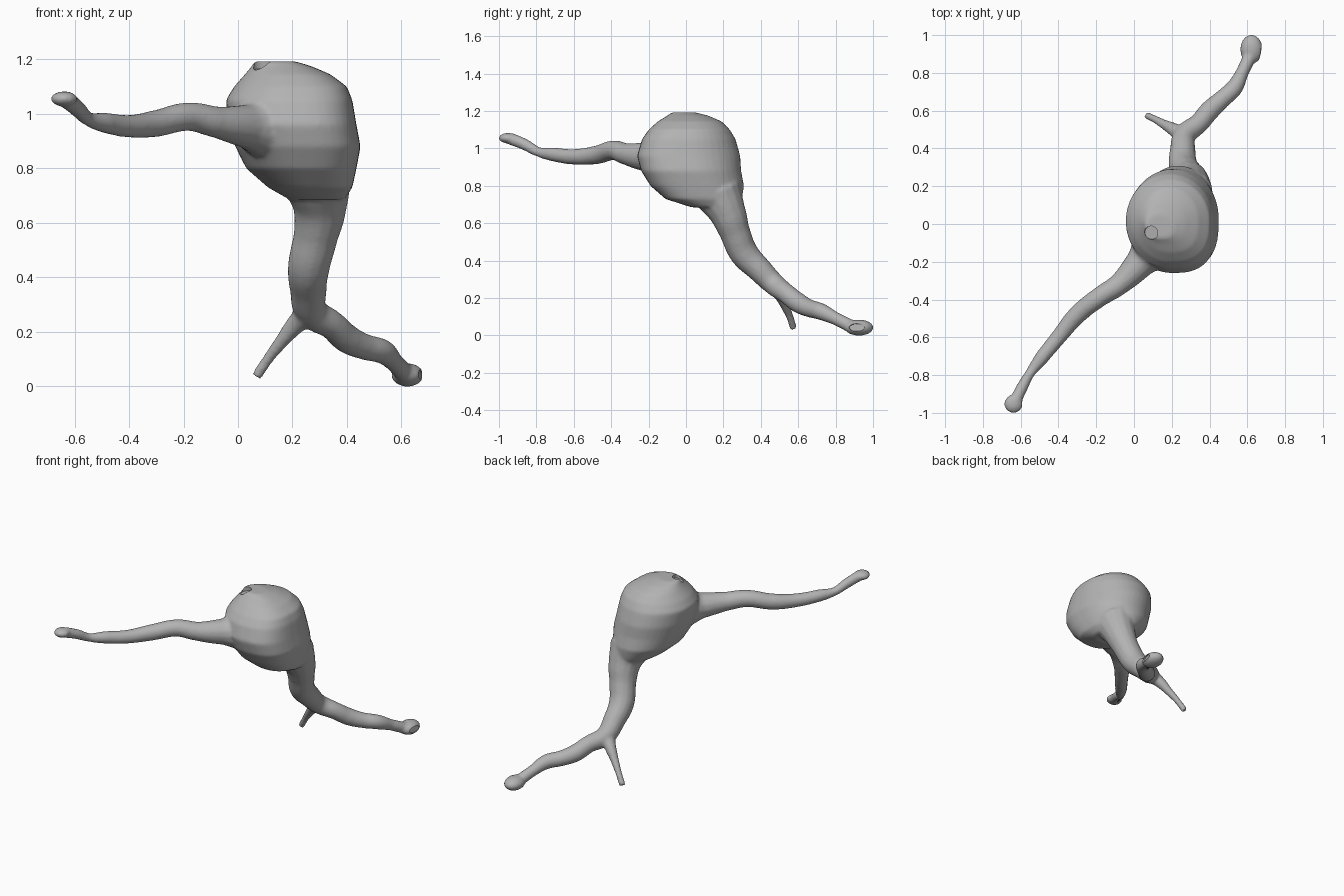
import bpy, bmesh, math
from mathutils import Vector

if "Cube" in bpy.data.objects:
    bpy.data.objects.remove(bpy.data.objects["Cube"])

grey = bpy.data.materials.new("soft grey")
grey.diffuse_color = (0.45, 0.45, 0.45, 1)
grey.use_nodes = True
grey.node_tree.nodes["Principled BSDF"].inputs["Base Color"].default_value = grey.diffuse_color


def tube(name, points):
    """Round limb through (x, y, z, radius) points."""
    cu = bpy.data.curves.new(name, 'CURVE')
    cu.dimensions = '3D'
    cu.bevel_depth = 1.0
    cu.bevel_resolution = 5
    cu.resolution_u = 6
    cu.use_fill_caps = True
    sp = cu.splines.new('BEZIER')
    sp.bezier_points.add(len(points) - 1)
    for bp, (x, y, z, r) in zip(sp.bezier_points, points):
        bp.co = (x, y, z)
        bp.radius = r
        bp.handle_left_type = bp.handle_right_type = 'AUTO'
    ob = bpy.data.objects.new(name, cu)
    bpy.context.collection.objects.link(ob)
    return ob


def ellipsoid(name, centre, size):
    bpy.ops.mesh.primitive_uv_sphere_add(segments=24, ring_count=16, location=centre)
    ob = bpy.context.object
    ob.name = name
    ob.scale = size
    return ob


def loft(name, sections, n=40):
    """Body from (z, xmin, xmax, ymin, ymax) sections, squarer at front right."""
    bm = bmesh.new()
    rings = []
    for z, x0, x1, y0, y1 in sections:
        ring = []
        for i in range(n):
            a = 2 * math.pi * i / n
            c, s = math.cos(a), math.sin(a)
            p = 2 / 2.8 if c > 0 and s < 0 else 1
            u = math.copysign(abs(c) ** p, c)
            v = math.copysign(abs(s) ** p, s)
            ring.append(bm.verts.new(((x0 + x1) / 2 + u * (x1 - x0) / 2,
                                      (y0 + y1) / 2 + v * (y1 - y0) / 2, z)))
        rings.append(ring)
    for a, b in zip(rings, rings[1:]):
        for i in range(n):
            j = (i + 1) % n
            bm.faces.new((a[i], a[j], b[j], b[i]))
    bm.faces.new(rings[0][::-1])
    bm.faces.new(rings[-1])
    me = bpy.data.meshes.new(name)
    bm.to_mesh(me)
    bm.free()
    ob = bpy.data.objects.new(name, me)
    bpy.context.collection.objects.link(ob)
    return ob


# Bulbous body
body = loft("cell_body", [
    (0.685, 0.19, 0.39, 0.03, 0.29),
    (0.73, 0.11, 0.42, -0.11, 0.30),
    (0.80, 0.03, 0.435, -0.19, 0.31),
    (0.88, -0.01, 0.45, -0.24, 0.295),
    (0.96, -0.035, 0.435, -0.262, 0.29),
    (1.05, -0.045, 0.42, -0.235, 0.265),
    (1.10, -0.015, 0.40, -0.20, 0.235),
    (1.145, 0.025, 0.34, -0.15, 0.19),
    (1.175, 0.05, 0.27, -0.10, 0.12),
    (1.193, 0.06, 0.21, -0.075, 0.05)])

parts = [
    body,
    # Long arm reaching to the front left
    tube("long_arm", [
        (0.14, -0.08, 0.95, 0.15), (0.03, -0.21, 0.955, 0.08),
        (-0.08, -0.32, 0.97, 0.058), (-0.18, -0.385, 0.99, 0.053),
        (-0.30, -0.48, 0.965, 0.05), (-0.40, -0.60, 0.955, 0.042),
        (-0.49, -0.71, 0.968, 0.038), (-0.55, -0.79, 0.982, 0.026),
        (-0.59, -0.86, 1.02, 0.031), (-0.63, -0.94, 1.053, 0.033)]),
    ellipsoid("arm_tip", (-0.638, -0.952, 1.055), (0.05, 0.05, 0.028)),
    # Thick leg going down and back, then out to the foot
    tube("leg", [
        (0.29, 0.17, 0.76, 0.13), (0.30, 0.225, 0.65, 0.098),
        (0.285, 0.262, 0.55, 0.082), (0.26, 0.31, 0.44, 0.078),
        (0.258, 0.39, 0.355, 0.068), (0.27, 0.47, 0.275, 0.06),
        (0.345, 0.535, 0.225, 0.053), (0.40, 0.60, 0.175, 0.054),
        (0.465, 0.66, 0.145, 0.048), (0.53, 0.72, 0.128, 0.046),
        (0.572, 0.80, 0.09, 0.035), (0.61, 0.88, 0.05, 0.036)]),
    ellipsoid("foot", (0.622, 0.925, 0.042), (0.06, 0.078, 0.043)),
    # Thin side branch of the leg
    tube("side_branch", [
        (0.265, 0.46, 0.28, 0.05), (0.21, 0.50, 0.225, 0.036),
        (0.16, 0.527, 0.165, 0.026), (0.11, 0.555, 0.10, 0.02),
        (0.068, 0.575, 0.038, 0.02)]),
]

# Merge all parts into one organic skin
bpy.ops.object.select_all(action='DESELECT')
for p in parts:
    p.select_set(True)
bpy.context.view_layer.objects.active = body
bpy.ops.object.convert(target='MESH')
bpy.ops.object.join()
skin = bpy.context.object
skin.name = "nerve_cell"
bpy.ops.object.transform_apply(location=True, rotation=True, scale=True)
rm = skin.modifiers.new("skin", 'REMESH')
rm.mode = 'VOXEL'
rm.voxel_size = 0.009
sm = skin.modifiers.new("soften", 'SMOOTH')
sm.factor = 0.5
sm.iterations = 8


def recess(name, centre, normal, rx, ry, depth):
    """Shallow open end cut into the skin."""
    bpy.ops.mesh.primitive_cylinder_add(vertices=24, radius=1, depth=1, location=centre)
    ob = bpy.context.object
    ob.name = name
    ob.rotation_mode = 'QUATERNION'
    ob.rotation_quaternion = Vector(normal).to_track_quat('Z', 'Y')
    ob.scale = (rx, ry, depth)
    ob.hide_render = True
    m = skin.modifiers.new(name, 'BOOLEAN')
    m.object = ob
    m.operation = 'DIFFERENCE'
    return ob


cutters = [
    recess("top_opening", (0.088, -0.048, 1.20), (-0.15, -0.1, 1), 0.036, 0.036, 0.07),
    recess("foot_opening", (0.682, 0.91, 0.044), (1, -0.25, 0.1), 0.042, 0.02, 0.04),
]

bpy.ops.object.select_all(action='DESELECT')
skin.select_set(True)
bpy.context.view_layer.objects.active = skin
bpy.ops.object.convert(target='MESH')
for c in cutters:
    bpy.data.objects.remove(c)

skin.data.materials.clear()
skin.data.materials.append(grey)
bpy.ops.object.shade_smooth_by_angle(angle=math.radians(40))
